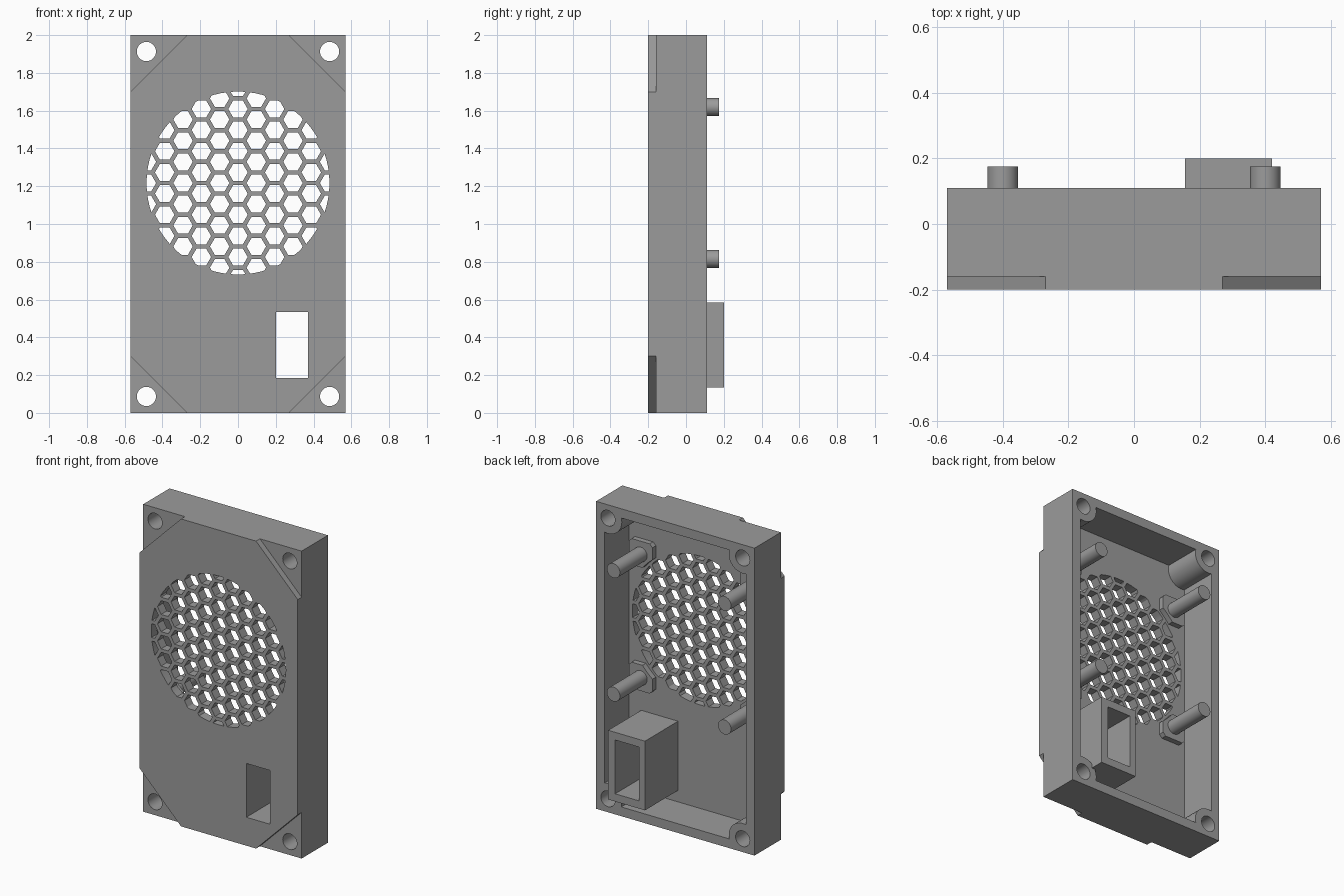
import bpy, bmesh, math

if "Cube" in bpy.data.objects:
    bpy.data.objects.remove(bpy.data.objects["Cube"])

GREY = bpy.data.materials.new("plain grey")
GREY.diffuse_color = (0.33, 0.33, 0.33, 1)
GREY.use_nodes = True
GREY.node_tree.nodes["Principled BSDF"].inputs["Base Color"].default_value = GREY.diffuse_color

FRONT, BACK, FLOOR, RECESS = -0.20, 0.11, -0.14, -0.16
HALF_W, HEIGHT, WALL = 0.57, 2.0, 0.06
FAN_Z, FAN_R = 1.217, 0.484
SCREWS = [(sx * 0.485, z) for sx in (-1, 1) for z in (0.087, HEIGHT - 0.087)]
POSTS = [(sx * 0.40, FAN_Z + sz * 0.402) for sx in (-1, 1) for sz in (-1, 1)]


def circle(x, z, r, n=32, start=0.0):
    return [(x + r * math.cos(start + 2 * math.pi * i / n),
             z + r * math.sin(start + 2 * math.pi * i / n)) for i in range(n)]


def rect(x0, x1, z0, z1):
    return [(x0, z0), (x1, z0), (x1, z1), (x0, z1)]


def prisms(name, outlines, y0, y1):
    """Extrude x-z outlines along y into one object."""
    bm = bmesh.new()
    for pts in outlines:
        face = bm.faces.new([bm.verts.new((x, y0, z)) for x, z in pts])
        ext = bmesh.ops.extrude_face_region(bm, geom=[face])
        verts = [v for v in ext["geom"] if isinstance(v, bmesh.types.BMVert)]
        bmesh.ops.translate(bm, verts=verts, vec=(0, y1 - y0, 0))
    bmesh.ops.recalc_face_normals(bm, faces=bm.faces)
    mesh = bpy.data.meshes.new(name)
    bm.to_mesh(mesh)
    bm.free()
    mesh.materials.append(GREY)
    obj = bpy.data.objects.new(name, mesh)
    bpy.context.collection.objects.link(obj)
    return obj


def activate(obj):
    bpy.ops.object.select_all(action='DESELECT')
    obj.select_set(True)
    bpy.context.view_layer.objects.active = obj


def combine(obj, tool, operation='DIFFERENCE'):
    """Apply a boolean and discard the tool."""
    tool.hide_render = True
    mod = obj.modifiers.new("cut", 'BOOLEAN')
    mod.operation, mod.solver, mod.object = operation, 'EXACT', tool
    activate(obj)
    bpy.ops.object.modifier_apply(modifier=mod.name)
    bpy.data.objects.remove(tool)


# Case: block hollowed from the back, keeping round screw bosses in the corners
case = prisms("case", [rect(-HALF_W, HALF_W, 0, HEIGHT)], FRONT, BACK)
cavity = prisms("cavity", [rect(-HALF_W + WALL, HALF_W - WALL, WALL, HEIGHT - WALL)],
                FLOOR, 0.3)
combine(cavity, prisms("bosses", [circle(x, z, 0.10) for x, z in SCREWS], -0.4, 0.5))
combine(case, cavity)

# Recessed triangular corners on the front
corners = []
for sx in (-1, 1):
    for edge, sz in ((0, 1), (HEIGHT, -1)):
        cx, cz = sx * (HALF_W + 0.1), edge - sz * 0.1
        corners.append([(cx, cz), (cx - sx * 0.5, cz), (cx, cz + sz * 0.5)])
combine(case, prisms("corner_cut", corners, -0.4, RECESS))

# Screw holes and the socket opening
combine(case, prisms("screw_holes", [circle(x, z, 0.051) for x, z in SCREWS], -0.4, 0.4))
combine(case, prisms("socket_cut", [rect(0.20, 0.37, 0.185, 0.535)], -0.4, 0.4))

# Honeycomb grille trimmed to a disc
PITCH = 0.112
cells = []
for col in range(-5, 6):
    for row in range(-6, 7):
        x = col * PITCH * math.sqrt(3) / 2
        z = FAN_Z + (row + (0.5 if col % 2 == 0 else 0)) * PITCH
        if math.hypot(x, z - FAN_Z) < FAN_R + 0.05:
            cells.append(circle(x, z, 0.0515, 6))
grille = prisms("grille_cut", cells, -0.4, 0.0)
combine(grille, prisms("grille_disc", [circle(0, FAN_Z, FAN_R, 96)], -0.5, 0.1), 'INTERSECT')
combine(case, grille)

# Socket duct standing on the inside of the front panel
duct = prisms("socket_duct", [rect(0.155, 0.42, 0.135, 0.585)], FLOOR - 0.01, 0.20)
combine(duct, prisms("duct_bore", [rect(0.20, 0.37, 0.185, 0.535)], -0.4, 0.4))

# Fan pads, trimmed by the fan circle
h, c = 0.085, 0.02
pads = []
for x, z in POSTS:
    pads.append([(x + a, z + b) for a, b in (
        (-h + c, -h), (h - c, -h), (h, -h + c), (h, h - c),
        (h - c, h), (-h + c, h), (-h, h - c), (-h, -h + c))])
fan_pads = prisms("fan_pads", pads, FLOOR - 0.01, FLOOR + 0.035)
combine(fan_pads, prisms("fan_clearance", [circle(0, FAN_Z, 0.50, 96)], -0.4, 0.4))

# Fan posts
posts = prisms("fan_posts", [circle(x, z, 0.047) for x, z in POSTS], FLOOR - 0.01, 0.175)

for obj in (case, duct, fan_pads, posts):
    activate(obj)
    bpy.ops.object.shade_smooth_by_angle(angle=math.radians(30))
